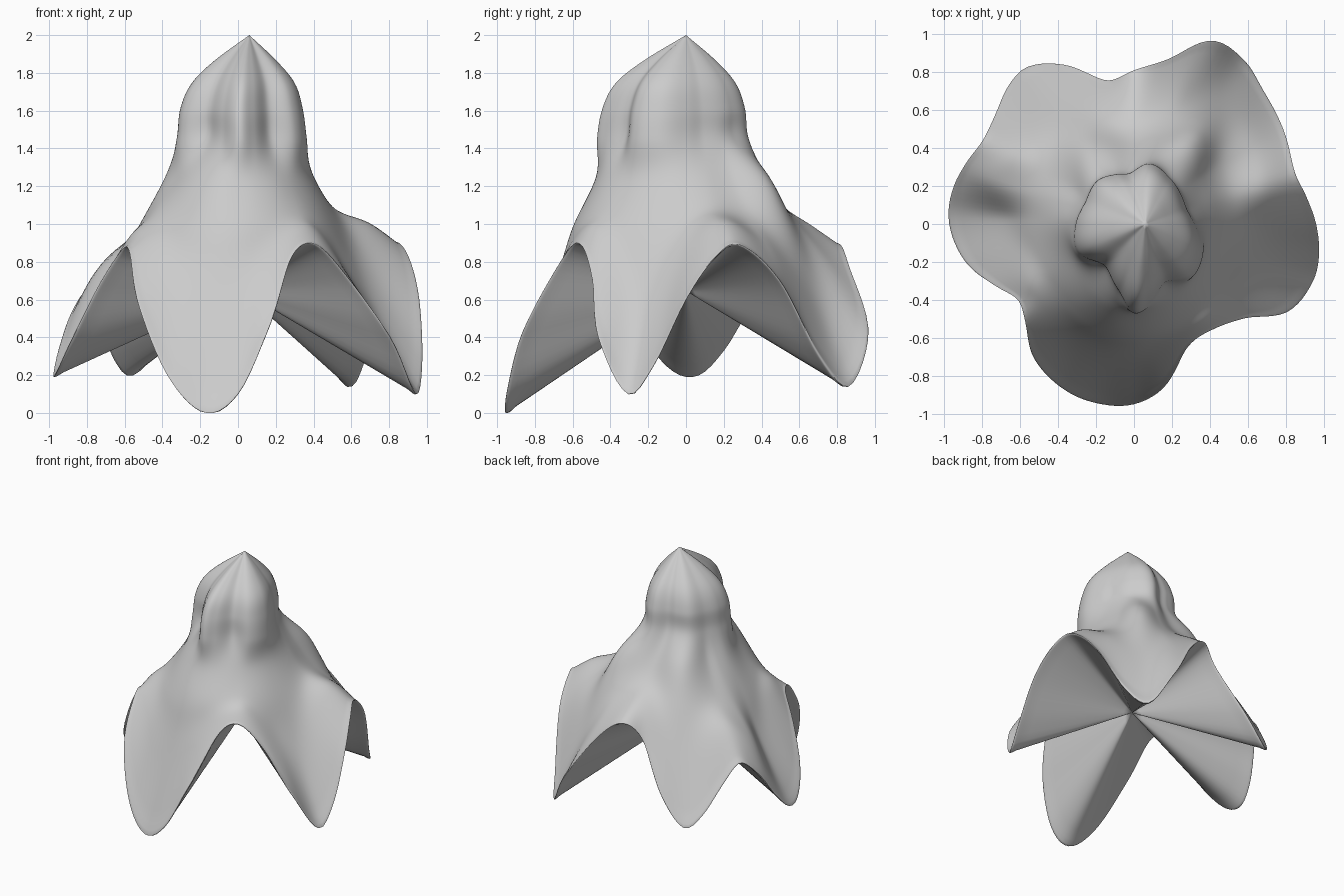
import bpy, bmesh, math
from mathutils import Vector

if "Cube" in bpy.data.objects:
    bpy.data.objects.remove(bpy.data.objects["Cube"])

# Wavy rim: angle in degrees, radius, height
RIM = [(0, .96, .6), (9, .92, .81), (18, .89, .89), (32, .93, .7), (46, .98, .3),
       (56, 1.04, .14), (67, 1.05, .42), (78, .89, .75), (90, .81, .89), (101, .77, .76),
       (114, .92, .4), (124, 1.0, .2), (131, .99, .27), (142, .93, .5), (151, .91, .64),
       (160, .94, .52), (168, .97, .33), (176, .98, .2), (184, .96, .22), (194, .9, .4),
       (204, .8, .68), (213, .73, .86), (222, .77, .84), (233, .88, .58), (248, .95, .17),
       (260, .965, 0), (270, .95, .1), (280, .88, .42), (293, .71, .81), (306, .69, .89),
       (320, .77, .7), (330, .93, .4), (342, .99, .1), (350, .99, .25)]

# Fluted bulb at the top: angle, radius
BULB = [(0, .33), (18, .3), (51, .32), (75, .34), (94, .28), (110, .29), (130, .31),
        (155, .29), (180, .315), (206, .335), (235, .28), (257, .37), (270, .465),
        (281, .43), (298, .36), (317, .41), (337, .39)]

# Petal backs: angle, waist radius, knuckle radius and height, outer radius and height
PETAL = [(14, .4, .53, 1.08, .72, 1.0), (34, .42, .55, 1.07, .77, .88),
         (54, .52, .63, 1.06, .8, .68), (72, .45, .56, 1.08, .75, .86),
         (92, .39, .5, 1.1, .66, .99), (122, .45, .57, 1.02, .74, .69),
         (149, .37, .54, 1.01, .74, .85), (163, .375, .56, .97, .79, .74),
         (178, .385, .55, .94, .7, .63), (213, .38, .52, 1.06, .64, .96),
         (262, .475, .6, .98, .7, .68), (306, .44, .55, 1.06, .63, .98),
         (342, .41, .55, .97, .7, .65)]

APEX = Vector((.06, 0, 2))
HOLLOW = Vector((.02, 0, .645))
N, STEPS, INNER = 180, 8, 12


def hermite(p0, p1, m0, m1, t):
    return ((2*t**3 - 3*t*t + 1) * p0 + (t**3 - 2*t*t + t) * m0
            + (3*t*t - 2*t**3) * p1 + (t**3 - t*t) * m1)


def around(keys, a, c):
    """Smooth periodic interpolation of column c at angle a."""
    n = len(keys)
    ext = [(keys[i % n][0] + 360 * (i // n), keys[i % n][c]) for i in range(-2, n + 2)]
    for i in range(1, n + 2):
        (a0, v0), (a1, v1), (a2, v2), (a3, v3) = ext[i-1:i+3]
        if a1 <= a < a2:
            h = a2 - a1
            return hermite(v1, v2, h*(v2-v0)/(a2-a0), h*(v3-v1)/(a3-a1), (a - a1) / h)


def profile(a):
    """One meridian from the apex, over the bulb and petal, to the hollow centre."""
    th = math.radians(a)
    d = Vector((math.cos(th), math.sin(th), 0))

    def pt(r, z, shift=0):
        return d * r + Vector((shift, 0, z))

    rim = pt(around(RIM, a, 1), around(RIM, a, 2))
    b = around(BULB, a, 1)
    waist, kr, kz, outer_r, outer_z = (around(PETAL, a, c) for c in range(1, 6))
    keys = [APEX, pt(b * .48, 1.865, .03), pt(b * .8, 1.745, .012), pt(b * .95, 1.61),
            pt(b * 1.01, 1.45), pt(waist, 1.25), pt(kr, kz), pt(outer_r, outer_z), rim]
    ext = [keys[0] * 2 - keys[1]] + keys + [keys[-1] * 2 - keys[-2]]
    out = []
    for i in range(1, len(keys)):
        p0, p1, p2, p3 = ext[i-1:i+3]
        for s in range(STEPS):
            out.append(hermite(p1, p2, (p2 - p0) / 2, (p3 - p1) / 2, s / STEPS))

    # straight underside from the rim to the centre
    under = [rim.lerp(HOLLOW, .05 + .95 * s / INNER) for s in range(INNER)]
    # rounded lip passing through the rim
    p, q = out[-1], under[0]
    c = rim * 2 - (p + q) / 2
    lip = [p.lerp(c, t).lerp(c.lerp(q, t), t) for t in (.2, .35, .5, .65, .8)]
    for v in lip:
        v.z = max(0, v.z)
    return out[1:] + lip + under


# Five-lobed bell: outer skin and hollow underside in one closed mesh
bm = bmesh.new()
cols = [[bm.verts.new(p) for p in profile(360 * i / N)] for i in range(N)]
top, bottom = bm.verts.new(APEX), bm.verts.new(HOLLOW)
for i in range(N):
    p, q = cols[i], cols[(i + 1) % N]
    bm.faces.new((top, p[0], q[0]))
    for j in range(len(p) - 1):
        bm.faces.new((p[j], p[j+1], q[j+1], q[j]))
    bm.faces.new((p[-1], bottom, q[-1]))
bmesh.ops.recalc_face_normals(bm, faces=bm.faces)
mesh = bpy.data.meshes.new("lobed_bell")
bm.to_mesh(mesh)
bm.free()
bell = bpy.data.objects.new("lobed_bell", mesh)
bpy.context.collection.objects.link(bell)
bpy.context.view_layer.objects.active = bell
bell.select_set(True)
bpy.ops.object.shade_smooth_by_angle(angle=math.radians(60))
